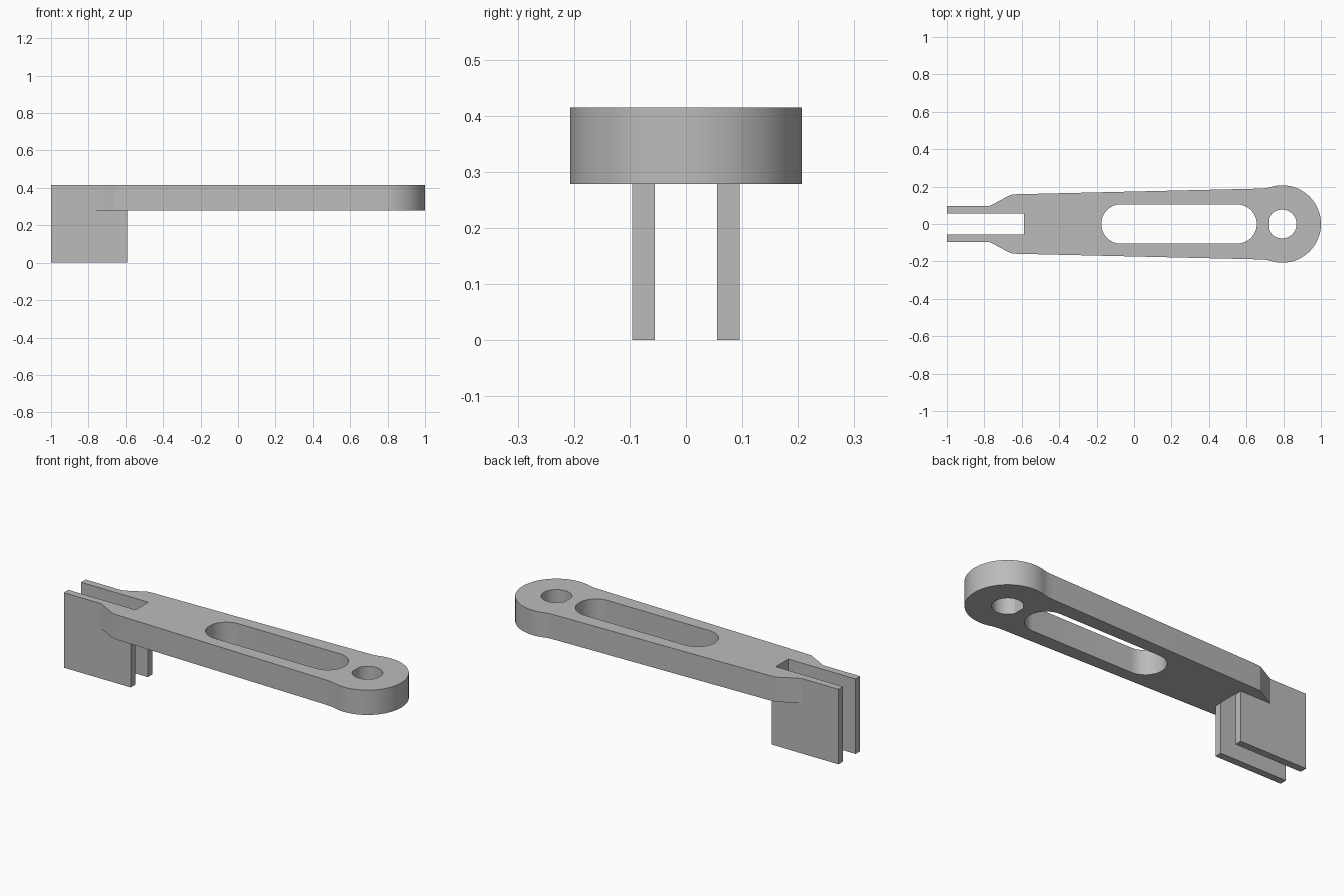
import bpy, bmesh, math

if "Cube" in bpy.data.objects:
    bpy.data.objects.remove(bpy.data.objects["Cube"], do_unlink=True)

BOTTOM, TOP = 0.278, 0.415
EYE_X, EYE_R = 0.793, 0.207

grey = bpy.data.materials.new("plain grey")
grey.use_nodes = True
grey.diffuse_color = (0.5, 0.5, 0.5, 1)
grey.node_tree.nodes["Principled BSDF"].inputs["Base Color"].default_value = (0.5, 0.5, 0.5, 1)


def arc(cx, r, start, end, steps):
    """Points on an arc centred on the long axis, angles in degrees."""
    angles = [math.radians(start + (end - start) * i / steps) for i in range(steps + 1)]
    return [(cx + r * math.cos(a), r * math.sin(a)) for a in angles]


def prism(name, outline, z0, z1):
    """Extrude a counter-clockwise outline between two heights."""
    bm = bmesh.new()
    base = bm.faces.new([bm.verts.new((x, y, z0)) for x, y in outline])
    lid = bmesh.ops.extrude_face_region(bm, geom=[base])["geom"]
    verts = [g for g in lid if isinstance(g, bmesh.types.BMVert)]
    bmesh.ops.translate(bm, verts=verts, vec=(0, 0, z1 - z0))
    bmesh.ops.recalc_face_normals(bm, faces=bm.faces)
    mesh = bpy.data.meshes.new(name)
    bm.to_mesh(mesh)
    bm.free()
    mesh.materials.append(grey)
    ob = bpy.data.objects.new(name, mesh)
    bpy.context.collection.objects.link(ob)
    return ob


def box(name, x0, x1, half_y, z0, z1):
    return prism(name, [(x0, -half_y), (x1, -half_y), (x1, half_y), (x0, half_y)], z0, z1)


def combine(target, tool, operation):
    """Apply a boolean and remove the tool object."""
    mod = target.modifiers.new("boolean", 'BOOLEAN')
    mod.operation, mod.solver, mod.object = operation, 'EXACT', tool
    bpy.context.view_layer.objects.active = target
    bpy.ops.object.modifier_apply(modifier=mod.name)
    bpy.data.objects.remove(tool, do_unlink=True)


# Tapered arm, flaring from the fork and blending into the round eye
flank = [(-0.80, 0.085), (-0.77, 0.097), (-0.66, 0.156), (-0.63, 0.159),
         (0.66, 0.189), (0.70, 0.191)]
eye = arc(EYE_X, EYE_R, -109, 109, 56)
arm = prism("lever_arm", [(x, -y) for x, y in flank] + eye + flank[::-1], BOTTOM, TOP)

# Fork block hanging below the arm, split into two prongs
combine(arm, box("fork_block", -1, -0.59, 0.095, 0, TOP), 'UNION')
combine(arm, box("fork_gap", -1.1, -0.588, 0.055, -0.1, 0.6), 'DIFFERENCE')

# Long rounded slot
slot = arc(0.55, 0.105, -90, 90, 24) + arc(-0.07, 0.105, 90, 270, 24)
combine(arm, prism("slot_cutter", slot, 0.1, 0.6), 'DIFFERENCE')

# Pivot hole with a flat on its inner side
combine(arm, prism("hole_cutter", arc(EYE_X, 0.077, -158, 158, 40), 0.1, 0.6), 'DIFFERENCE')

# Smooth curved walls, crisp edges
bpy.ops.object.select_all(action='DESELECT')
arm.select_set(True)
bpy.context.view_layer.objects.active = arm
bpy.ops.object.shade_smooth_by_angle(angle=math.radians(20))
